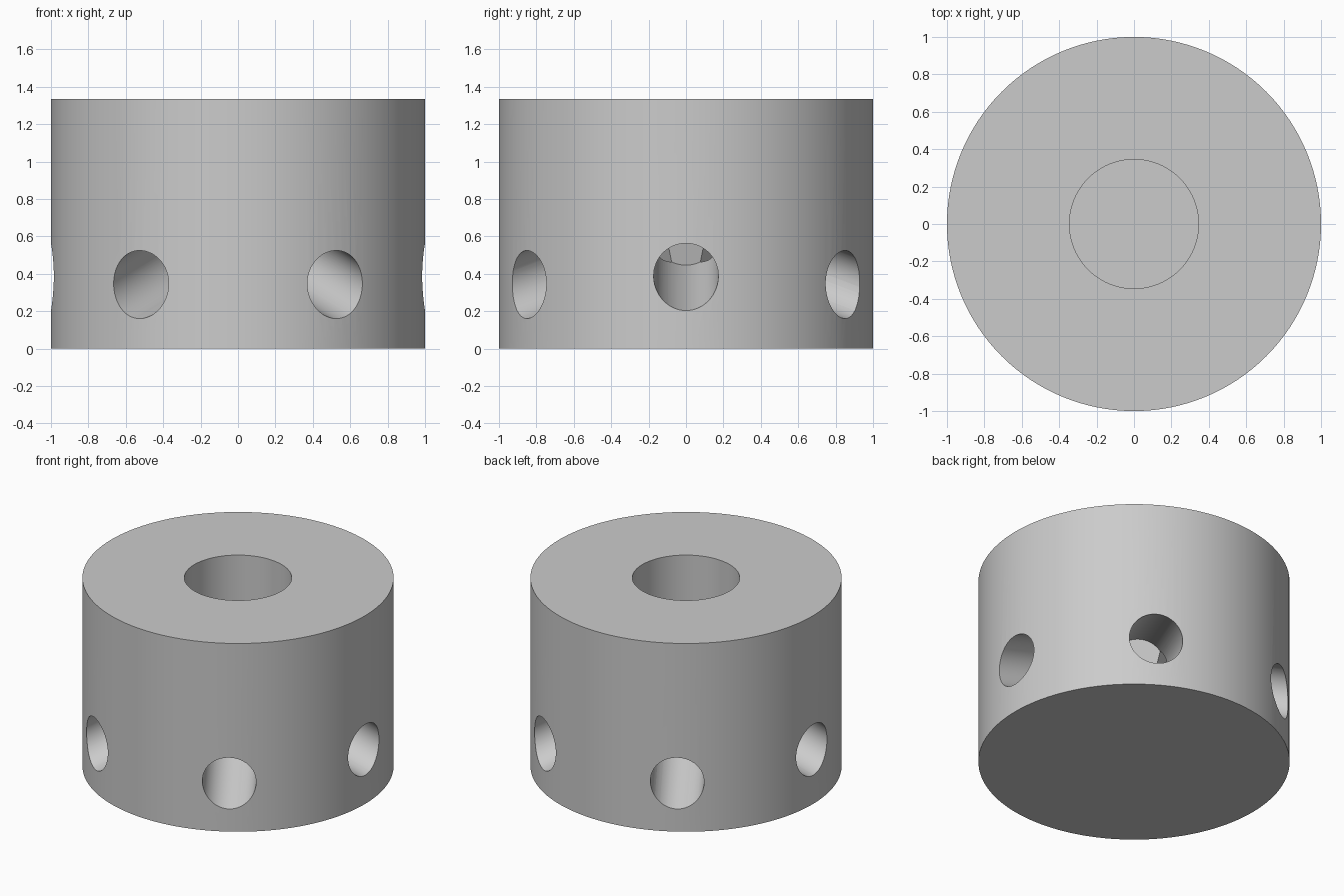
import bpy
from math import radians, sin, cos
from mathutils import Vector

if "Cube" in bpy.data.objects:
    bpy.data.objects.remove(bpy.data.objects["Cube"], do_unlink=True)

HEIGHT = 1.335
CENTRE = Vector((0, 0, HEIGHT / 2))

grey = bpy.data.materials.new("plain grey")
grey.use_nodes = True
colour = (0.6, 0.6, 0.6, 1)
grey.diffuse_color = colour
grey.node_tree.nodes["Principled BSDF"].inputs["Base Color"].default_value = colour


def rod(name, radius, direction, start, end, sides):
    """Cylinder along a direction, between two distances from the centre."""
    bpy.ops.mesh.primitive_cylinder_add(
        vertices=sides, radius=radius, depth=end - start,
        location=CENTRE + direction * (start + end) / 2,
        rotation=direction.to_track_quat("Z", "Y").to_euler())
    obj = bpy.context.object
    obj.name = name
    obj.data.materials.append(grey)
    return obj


def drill(body, cutter):
    """Subtract a cutter from the body and discard the cutter."""
    cutter.hide_render = True
    bpy.context.view_layer.objects.active = body
    mod = body.modifiers.new(cutter.name, "BOOLEAN")
    mod.operation = "DIFFERENCE"
    mod.solver = "EXACT"
    mod.object = cutter
    bpy.ops.object.modifier_apply(modifier=mod.name)
    bpy.data.objects.remove(cutter, do_unlink=True)


# Solid round body
up = Vector((0, 0, 1))
body = rod("drilled_body", 1, up, -HEIGHT / 2, HEIGHT / 2, 128)

# Blind bore from the top
drill(body, rod("top_bore", 0.345, up, 0.2, 1, 96))

# Six side holes rising inward towards the centre: (azimuth, slope) in degrees
for azimuth, slope in [(0, 15.86), (58.28, 18), (121.72, 18),
                       (180, 15.86), (238.28, 18), (301.72, 18)]:
    a, s = radians(azimuth), radians(slope)
    direction = Vector((cos(a) * cos(s), sin(a) * cos(s), -sin(s)))
    drill(body, rod("side_hole", 0.173, direction, 0.2, 1.4, 64))

# Smooth walls with crisp rims
bpy.ops.object.select_all(action="DESELECT")
body.select_set(True)
bpy.context.view_layer.objects.active = body
bpy.ops.object.shade_smooth_by_angle(angle=radians(30))
